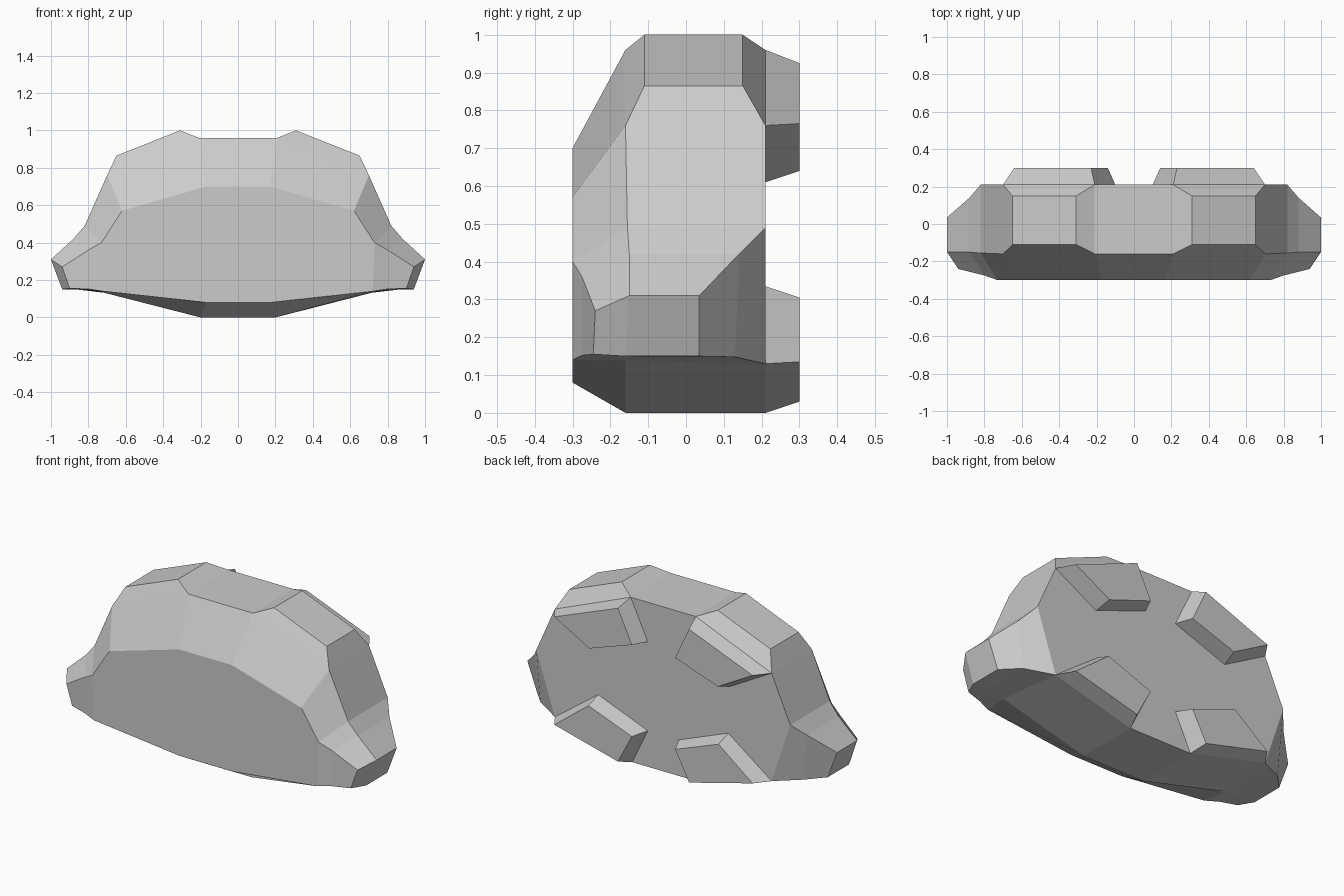
import bpy, bmesh

old = bpy.data.objects.get("Cube")
if old:
    bpy.data.objects.remove(old, do_unlink=True)

# Single stone grey material
stone = bpy.data.materials.new("stone_grey")
stone.use_nodes = True
GREY = (0.6, 0.6, 0.6, 1)
stone.diffuse_color = GREY
stone.node_tree.nodes["Principled BSDF"].inputs["Base Color"].default_value = GREY


def finish(bm, name):
    bmesh.ops.recalc_face_normals(bm, faces=bm.faces[:])
    mesh = bpy.data.meshes.new(name)
    bm.to_mesh(mesh)
    bm.free()
    mesh.materials.append(stone)
    obj = bpy.data.objects.new(name, mesh)
    bpy.context.collection.objects.link(obj)
    return obj


def frustum(name, base, top, side):
    """Four-sided block between two outlines, flipped in x by side."""
    bm = bmesh.new()
    a, b = [[bm.verts.new((side * x, y, z)) for x, y, z in loop] for loop in (base, top)]
    bm.faces.new(a)
    bm.faces.new(b)
    for i in range(4):
        j = (i + 1) % 4
        bm.faces.new((a[i], a[j], b[j], b[i]))
    finish(bm, name)


# Half outlines of the body, from the top centre round the arm to the bottom
front = [(.17, -.3, .70), (.62, -.3, .57), (.73, -.3, .40), (.80, -.275, .36),
         (.94, -.24, .27), (.90, -.245, .155), (.80, -.275, .152), (.72, -.3, .14),
         (.17, -.3, .08)]
middle = [(.21, -.16, .96), (.70, -.16, .76), (.82, -.155, .49), (.88, -.15, .42),
          (1, -.15, .31), (.94, -.16, .15), (.85, -.16, .149), (.74, -.16, .138),
          (.20, -.16, 0)]
rear = [(.21, .21, .96), (.70, .21, .76), (.82, .21, .49), (.88, .14, .42),
        (1, .035, .31), (.94, .035, .15), (.85, .13, .148), (.70, .21, .13),
        (.20, .21, 0)]

# Body: loft through the mirrored outlines, with flat caps front and back
bm = bmesh.new()
rings = []
for half in (front, middle, rear):
    loop = half + [(-x, y, z) for x, y, z in reversed(half)]
    rings.append([bm.verts.new(p) for p in loop])
count = len(rings[0])
for a, b in zip(rings, rings[1:]):
    for i in range(count):
        j = (i + 1) % count
        bm.faces.new((a[i], a[j], b[j], b[i]))
for ring in (rings[0], rings[-1]):
    core = [0, 1, 2, 7, 8]
    bm.faces.new([ring[i] for i in core] + [ring[count - 1 - i] for i in reversed(core)])
    for quad in ((2, 3, 6, 7), (3, 4, 5, 6)):
        bm.faces.new([ring[i] for i in quad])
        bm.faces.new([ring[count - 1 - i] for i in quad])
finish(bm, "body")

# Back pads as (x, z) outlines at the body and at their outer face
pads = {
    "upper_pad": ([(.21, .96), (.70, .76), (.43, .61), (.10, .73)],
                  [(.23, .925), (.64, .765), (.415, .64), (.14, .735)]),
    "lower_pad": ([(.42, .335), (.70, .13), (.20, 0), (.10, .21)],
                  [(.42, .305), (.64, .135), (.23, .03), (.14, .20)]),
}
for side, label in ((1, "left"), (-1, "right")):
    # Raised shoulder ridge with bevelled edges
    corners = [(.21, -.16, .96), (.70, -.16, .76), (.70, .21, .76), (.21, .21, .96)]
    crest = [(.31, -.11, 1), (.65, -.11, .865), (.65, .15, .865), (.31, .15, 1)]
    frustum(label + "_shoulder_ridge", corners, crest, side)
    for name, (base, top) in pads.items():
        frustum(label + "_" + name, [(x, .21, z) for x, z in base],
                [(x, .3, z) for x, z in top], side)
